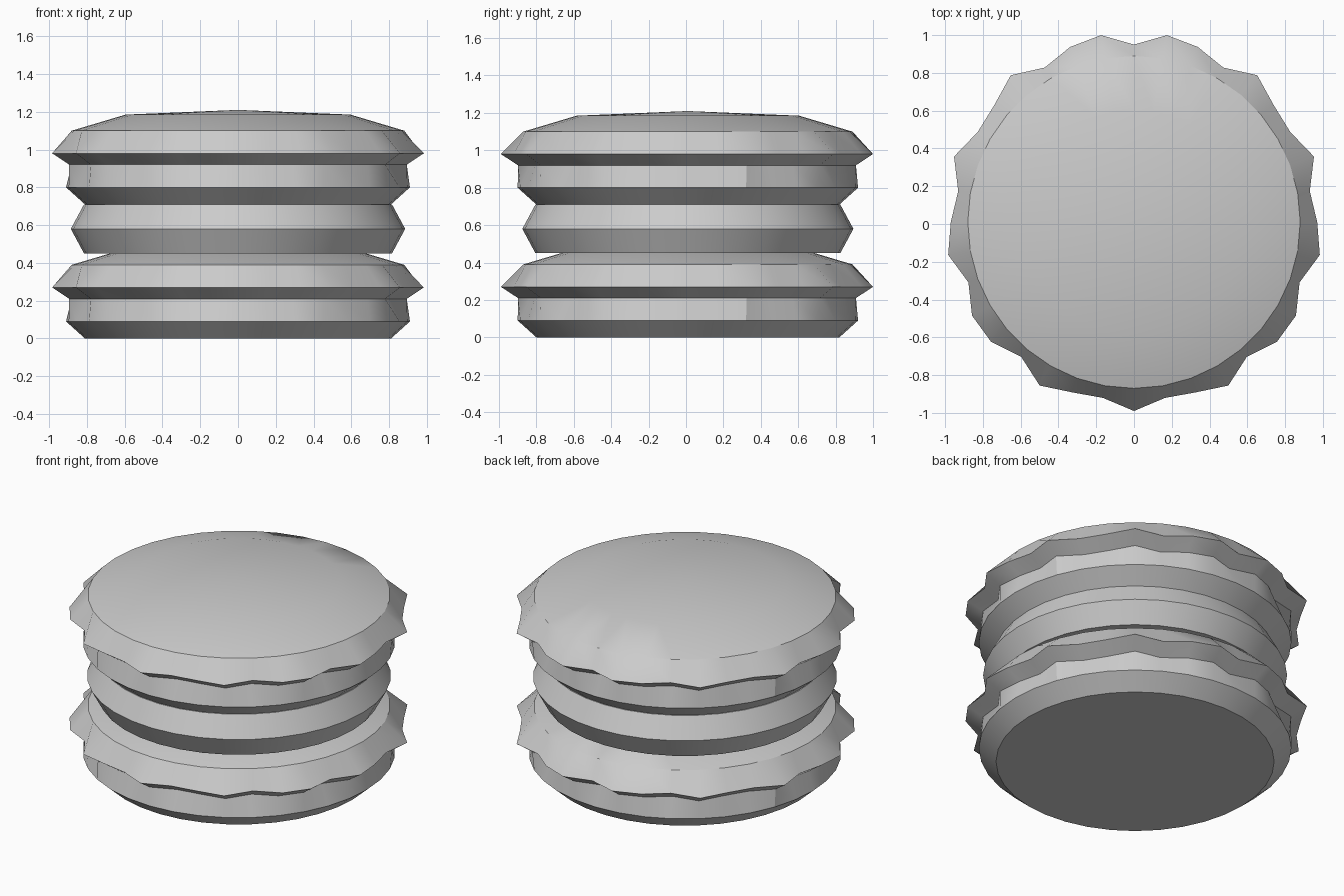
import bpy, bmesh, math

if "Cube" in bpy.data.objects:
    bpy.data.objects.remove(bpy.data.objects["Cube"])

N = 36           # sides around
CY = 0.01        # centre of the stack in y

grey = bpy.data.materials.new("plain grey")
grey.diffuse_color = (0.6, 0.6, 0.6, 1)
grey.use_nodes = True
grey.node_tree.nodes["Principled BSDF"].inputs["Base Color"].default_value = grey.diffuse_color

# Frilly rim radius every 10 degrees, from back to front (mirrored left/right)
HALF = [.94, 1.005, .987, .945, 1.015, .965, .955, 1.014, .945, .97,
        .999, .933, .99, .987, .93, .999, .959, .945, 1.0]


def frill(i):
    return HALF[min(i, N - i)]


def lathe(name, rings, z0, apex=None):
    """Stack rings (radius, height, frilled?) and close both ends."""
    bm = bmesh.new()
    loops = []
    for r, z, wavy in rings:
        loop = []
        for i in range(N):
            a = 2 * math.pi * i / N
            rr = r * frill(i) if wavy else r
            loop.append(bm.verts.new((rr * math.sin(a), CY + rr * math.cos(a), z + z0)))
        loops.append(loop)
    for lo, hi in zip(loops, loops[1:]):
        for i in range(N):
            j = (i + 1) % N
            bm.faces.new((lo[i], lo[j], hi[j], hi[i]))
    bm.faces.new(loops[0])
    if apex is None:
        bm.faces.new(loops[-1])
    else:
        top = bm.verts.new((0, CY, z0 + apex))
        for i in range(N):
            bm.faces.new((loops[-1][i], loops[-1][(i + 1) % N], top))
    bmesh.ops.recalc_face_normals(bm, faces=bm.faces)
    mesh = bpy.data.meshes.new(name)
    bm.to_mesh(mesh)
    bm.free()
    mesh.materials.append(grey)
    ob = bpy.data.objects.new(name, mesh)
    bpy.context.collection.objects.link(ob)
    bpy.ops.object.select_all(action='DESELECT')
    ob.select_set(True)
    bpy.context.view_layer.objects.active = ob
    bpy.ops.object.shade_smooth_by_angle(angle=math.radians(30))
    return ob


# Bevelled base, frilly rim and shallow dome, used twice
FRILLED = [(.81, 0, False), (.91, .09, False), (.908, .21, True),
           (1.0, .27, True), (.88, .39, False), (.595, .475, False)]
lathe("lower_frilled_layer", FRILLED, 0, apex=.5)
lathe("upper_frilled_layer", FRILLED, .71, apex=.5)

# Plain round layer between them
lathe("middle_patty", [(.815, 0, False), (.885, .13, False), (.815, .26, False)], .45)
